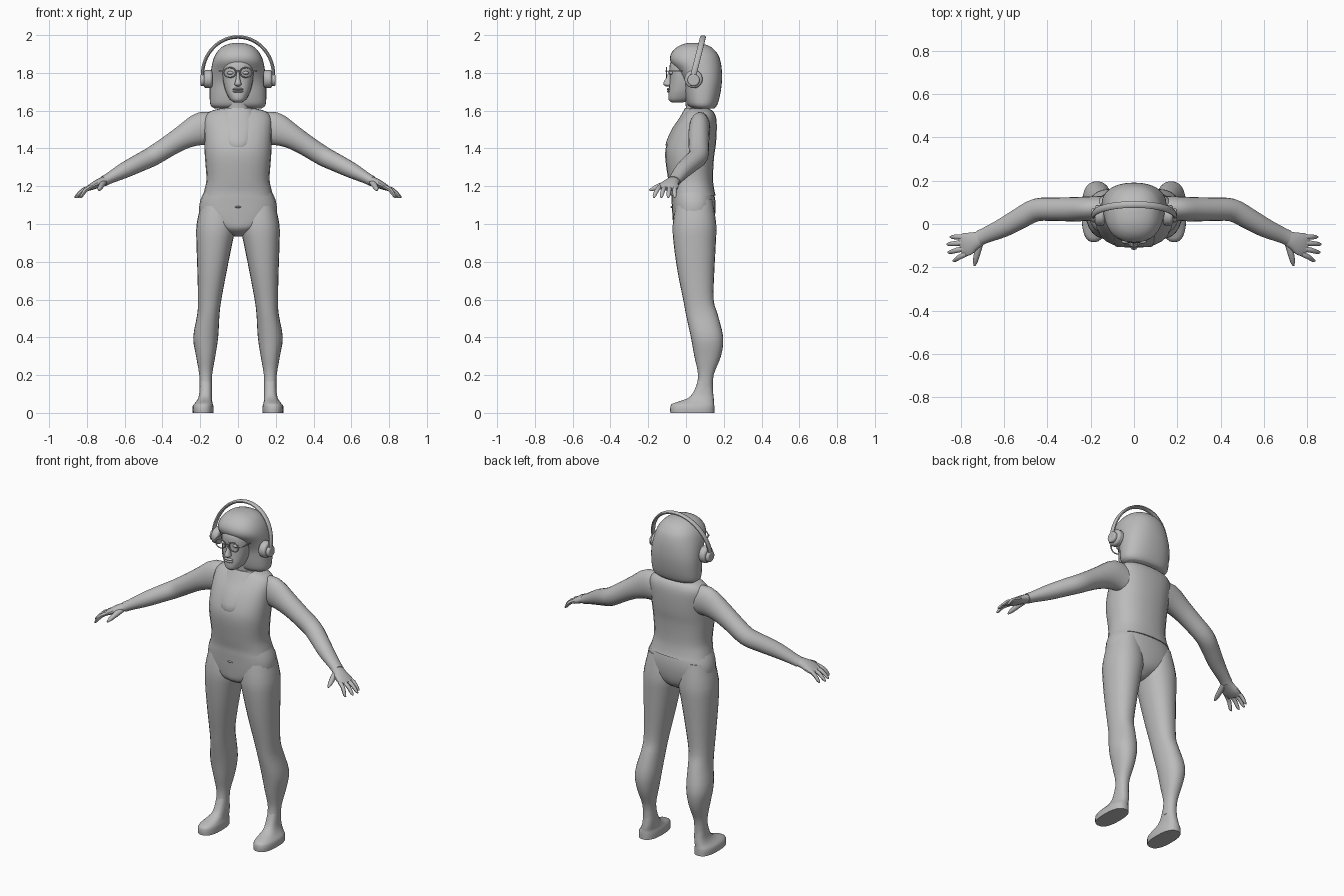
import bpy
import bmesh
import math
from mathutils import Vector

cube = bpy.data.objects.get("Cube")
if cube:
    bpy.data.objects.remove(cube, do_unlink=True)

# One plain grey material for the whole figure
grey = bpy.data.materials.new("plain grey")
grey.use_nodes = True
tone = (0.5, 0.5, 0.5, 1)
grey.diffuse_color = tone
grey.node_tree.nodes["Principled BSDF"].inputs["Base Color"].default_value = tone

SIDES = (("left", 1), ("right", -1))


def smooth(obj, angle=45):
    obj.data.materials.clear()
    obj.data.materials.append(grey)
    bpy.ops.object.select_all(action="DESELECT")
    obj.select_set(True)
    bpy.context.view_layer.objects.active = obj
    bpy.ops.object.shade_smooth_by_angle(angle=math.radians(angle))
    return obj


def refine(keys, steps):
    """Catmull-Rom interpolation of the key rings."""
    out = []
    for i in range(len(keys) - 1):
        a, b, c, d = (keys[max(0, min(len(keys) - 1, i + k))] for k in (-1, 0, 1, 2))
        for s in range(steps):
            t = s / steps
            out.append([q + t * (r - p + t * (2 * p - 5 * q + 4 * r - s4 + t * (3 * (q - r) + s4 - p))) / 2
                        for p, q, r, s4 in zip(a, b, c, d)])
    return out + [list(keys[-1])]


def skin(name, rings, angle=45):
    """Bridge rings of points into a closed surface."""
    bm = bmesh.new()
    loops = [[bm.verts.new(p) for p in ring] for ring in rings]
    n = len(loops[0])
    for low, high in zip(loops, loops[1:]):
        for i in range(n):
            j = (i + 1) % n
            bm.faces.new((low[i], low[j], high[j], high[i]))
    bm.faces.new(loops[0])
    bm.faces.new(loops[-1])
    bmesh.ops.recalc_face_normals(bm, faces=bm.faces)
    mesh = bpy.data.meshes.new(name)
    bm.to_mesh(mesh)
    bm.free()
    obj = bpy.data.objects.new(name, mesh)
    bpy.context.collection.objects.link(obj)
    return smooth(obj, angle)


def oval(n, power):
    for i in range(n):
        a = 2 * math.pi * i / n
        c, s = math.cos(a), math.sin(a)
        yield (math.copysign(abs(c) ** (2 / power), c), math.copysign(abs(s) ** (2 / power), s))


def stack(name, keys, side=1, power=2.2, n=24, steps=3, angle=45):
    """Level rings, each given as height, x range and y range."""
    rings = []
    for z, x0, x1, y0, y1 in refine(keys, steps):
        rings.append([(side * ((x0 + x1) + (x1 - x0) * c) / 2, ((y0 + y1) + (y1 - y0) * s) / 2, z)
                      for c, s in oval(n, power)])
    return skin(name, rings, angle)


def column(name, keys, **options):
    """Level rings centred on x, given as height, half width and y range."""
    return stack(name, [(z, -r, r, y0, y1) for z, r, y0, y1 in keys], **options)


def tube(name, keys, side=1, n=14, steps=3):
    """Rings square to a path, given as point, thickness and breadth."""
    pts = refine(keys, steps)
    rings = []
    for i, (x, y, z, ru, rv) in enumerate(pts):
        t = (Vector(pts[min(i + 1, len(pts) - 1)][:3]) - Vector(pts[max(i - 1, 0)][:3])).normalized()
        ref = Vector((0, 1, 0)) if abs(t.y) < 0.8 else Vector((1, 0, 0))
        v = (ref - t * ref.dot(t)).normalized()
        u = v.cross(t)
        ring = [Vector((x, y, z)) + u * ru * c + v * rv * s for c, s in oval(n, 2)]
        rings.append([(side * p.x, p.y, p.z) for p in ring])
    return skin(name, rings)


def ball(name, place, size):
    bpy.ops.mesh.primitive_uv_sphere_add(segments=16, ring_count=10, location=place)
    obj = bpy.context.object
    obj.name = name
    obj.scale = size
    return smooth(obj)


def disc(name, place, radius, depth):
    bpy.ops.mesh.primitive_cylinder_add(vertices=20, radius=radius, depth=depth, location=place,
                                        rotation=(0, math.pi / 2, 0))
    obj = bpy.context.object
    obj.name = name
    bevel = obj.modifiers.new("rounded rim", "BEVEL")
    bevel.width = depth * 0.3
    bevel.segments = 3
    return smooth(obj)


# Torso, hips and neck
column("shirt", [(1.15, .186, -.082, .158), (1.18, .178, -.084, .15), (1.24, .167, -.095, .143),
                 (1.35, .175, -.11, .148), (1.42, .178, -.103, .158), (1.5, .18, -.07, .163),
                 (1.56, .178, -.03, .16), (1.595, .15, -.002, .145), (1.612, .09, .01, .12)], power=2.4)
column("chest_skin", [(1.37, .01, -.09, 0), (1.42, .07, -.108, 0), (1.5, .09, -.076, .05),
                      (1.56, .095, -.036, .09), (1.615, .08, -.004, .11)], power=2.4)
column("hips", [(.935, .02, 0, .08), (.97, .1, -.06, .13), (1.02, .19, -.07, .15),
                (1.1, .205, -.075, .157), (1.17, .18, -.078, .146), (1.22, .15, -.07, .12)], power=2.4)
column("neck", [(1.56, .085, -.01, .13), (1.61, .062, 0, .12), (1.68, .056, -.01, .11)])

# Legs, feet, arms and hands
for label, s in SIDES:
    stack(label + "_leg", [(1.13, .03, .19, -.05, .14), (1, .012, .219, -.07, .16),
                           (.9, .03, .22, -.066, .158), (.75, .06, .215, -.045, .15),
                           (.6, .088, .212, -.015, .146), (.52, .098, .216, 0, .168),
                           (.4, .105, .237, .026, .197), (.3, .12, .222, .044, .185),
                           (.2, .137, .205, .064, .146), (.11, .137, .203, .05, .142)], side=s)
    stack(label + "_foot", [(0, .13, .24, -.083, .15), (.035, .13, .24, -.083, .15),
                            (.052, .135, .228, -.065, .148), (.075, .138, .212, .005, .147),
                            (.11, .138, .204, .04, .143), (.17, .14, .202, .063, .138)],
          side=s, power=2.5, steps=2, angle=50)
    tube(label + "_arm", [(.12, .08, 1.5, .08, .05), (.19, .072, 1.505, .088, .056),
                          (.28, .068, 1.465, .066, .056), (.36, .068, 1.417, .056, .054),
                          (.45, .065, 1.36, .052, .053), (.52, .03, 1.325, .048, .05),
                          (.6, -.015, 1.285, .042, .045), (.68, -.05, 1.243, .03, .037),
                          (.71, -.063, 1.227, .028, .036)], side=s, n=20)
    tube(label + "_palm", [(.69, -.055, 1.236, .022, .03), (.73, -.075, 1.22, .023, .04),
                           (.77, -.092, 1.2, .019, .054), (.8, -.102, 1.185, .011, .05)], side=s)
    tips = ((.85, -.06), (.865, -.093), (.86, -.13), (.838, -.168))
    for i, (x, y) in enumerate(tips):
        root = (.775, -.06 - .026 * i, 1.198)
        mid = ((root[0] + x) / 2, (root[1] + y) / 2, 1.18)
        tube(f"{label}_finger_{i + 1}", [(*root, .011, .012), (*mid, .011, .012),
                                         (x - .01, y, 1.148, .008, .009), (x, y, 1.139, .002, .002)],
             side=s, n=8, steps=2)
    tube(label + "_thumb", [(.705, -.07, 1.225, .015, .015), (.72, -.12, 1.208, .016, .016),
                            (.732, -.17, 1.188, .012, .012), (.736, -.193, 1.178, .004, .004)],
         side=s, n=10, steps=2)

# Face
column("face", [(1.643, .02, -.075, -.02), (1.658, .042, -.092, .03), (1.69, .06, -.093, .06),
                (1.72, .071, -.09, .08), (1.77, .081, -.086, .09), (1.82, .083, -.088, .09),
                (1.86, .072, -.08, .09), (1.9, .04, -.04, .08)], power=2.3)
column("nose", [(1.728, .006, -.105, -.08), (1.737, .019, -.118, -.07), (1.75, .016, -.119, -.07),
                (1.78, .009, -.102, -.07), (1.815, .006, -.09, -.07)], n=12)
for name, z in (("upper_lip", 1.714), ("lower_lip", 1.702)):
    ball(name, (0, -.088, z), (.029, .014, .007))

# Bobbed hair, with the face emerging from its front
column("hair", [(1.612, .125, .035, .15), (1.63, .146, .008, .165), (1.68, .15, -.005, .18),
                (1.75, .149, -.015, .19), (1.81, .143, -.045, .19), (1.86, .134, -.082, .183),
                (1.9, .118, -.08, .168), (1.935, .088, -.05, .135), (1.953, .05, -.012, .095),
                (1.959, .012, .02, .06)], power=2.3, n=32)

# Eyes and glasses
for label, s in SIDES:
    ball(label + "_eye", (s * .04, -.079, 1.8), (.018, .012, .009))
    bpy.ops.mesh.primitive_torus_add(location=(s * .043, -.104, 1.802), rotation=(math.pi / 2, 0, 0),
                                     major_radius=.029, minor_radius=.0035,
                                     major_segments=24, minor_segments=6)
    rim = bpy.context.object
    rim.name = label + "_glasses_rim"
    rim.scale = (1.1, .9, 1)
    smooth(rim)
    tube(label + "_glasses_arm", [(.073, -.104, 1.808, .003, .003), (.09, -.09, 1.81, .003, .003),
                                  (.098, 0, 1.81, .003, .003)], side=s, n=6)
tube("glasses_bridge", [(-.013, -.104, 1.806, .003, .003), (0, -.107, 1.81, .003, .003),
                        (.013, -.104, 1.806, .003, .003)], n=6)

# Headphones
arc = []
for i in range(17):
    a = math.pi * i / 16
    rise = math.sin(a)
    arc.append((.188 * math.cos(a), .04 + .05 * rise, 1.79 + .2 * rise, .009, .016))
low = [(.186, .036, 1.745, .008, .014)]
tube("headband", low + arc + [(-.186, *low[0][1:])], n=10, steps=2)
for label, s in SIDES:
    disc(label + "_ear_cup", (s * .158, .04, 1.767), .048, .045)
    disc(label + "_ear_cap", (s * .186, .04, 1.762), .032, .024)

# Trouser button
ball("trouser_button", (0, -.076, 1.09), (.016, .006, .005))
